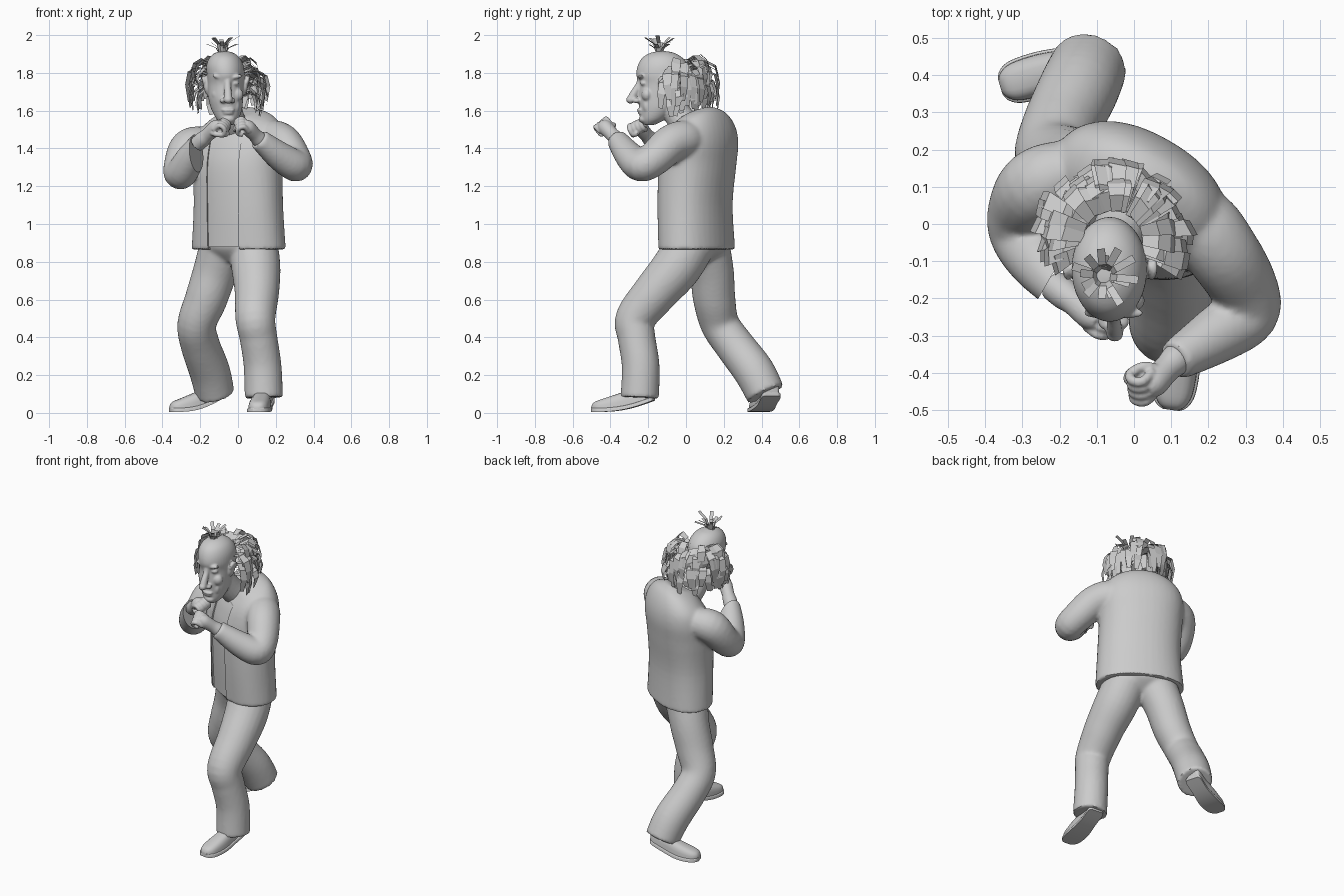
import bpy, bmesh, random
from math import sin, cos, pi, radians, copysign
from mathutils import Vector as V, Matrix

if "Cube" in bpy.data.objects:
    bpy.data.objects.remove(bpy.data.objects["Cube"])

random.seed(4)
TWIST = radians(-30)          # torso is turned relative to the head


def spline(pts, n=5):
    """Catmull-Rom through tuples of any length."""
    p = [pts[0]] + list(pts) + [pts[-1]]
    out = []
    for i in range(1, len(p) - 2):
        for k in range(n):
            t = k / n
            out.append([0.5 * (2 * b + (c - a) * t + (2 * a - 5 * b + 4 * c - d) * t * t
                               + (3 * b - a - 3 * c + d) * t ** 3)
                        for a, b, c, d in zip(p[i - 1], p[i], p[i + 1], p[i + 2])])
    return out + [list(pts[-1])]


def skin(bm, rings):
    """Bridge rings into a closed tube."""
    vs = [[bm.verts.new(c) for c in r] for r in rings]
    n = len(vs[0])
    for a, b in zip(vs, vs[1:]):
        for i in range(n):
            j = (i + 1) % n
            bm.faces.new((a[i], a[j], b[j], b[i]))
    bm.faces.new(vs[0])
    bm.faces.new(vs[-1])


def loft(bm, sections, angle=0, power=2, scale=1, seg=40):
    """Stack of level ovals: z, cx, cy, half width, half depth, tilt."""
    rings = []
    rot = Matrix.Rotation(angle, 3, 'Z')
    for z, cx, cy, w, d, tilt in spline(sections):
        ring = []
        for k in range(seg):
            c, s = cos(2 * pi * k / seg), sin(2 * pi * k / seg)
            x = copysign(abs(c) ** (2 / power), c) * w * scale
            y = copysign(abs(s) ** (2 / power), s) * d * scale
            ring.append(rot @ V((x, y, 0)) + V((cx, cy, z + tilt * y)))
        rings.append(ring)
    skin(bm, rings)


def tube(bm, path, seg=20, n=5):
    """Round tube through x, y, z, radius points."""
    pts = spline(path, n)
    pos = [V(p[:3]) for p in pts]
    side, rings = None, []
    for i, p in enumerate(pos):
        t = (pos[min(i + 1, len(pos) - 1)] - pos[max(i - 1, 0)]).normalized()
        side = t.orthogonal() if side is None else side - t * side.dot(t)
        side.normalize()
        up = t.cross(side)
        rings.append([p + (side * cos(2 * pi * k / seg) + up * sin(2 * pi * k / seg)) * pts[i][3]
                      for k in range(seg)])
    skin(bm, rings)


def ball(bm, loc, size, tilt=0):
    m = Matrix.Translation(loc) @ Matrix.Rotation(tilt, 4, 'Y') @ Matrix.Diagonal((*size, 1))
    bmesh.ops.create_uvsphere(bm, u_segments=20, v_segments=12, radius=1, matrix=m)


def finish(bm, name, voxel=0, relax=0, closed=True, angle=40):
    if closed:
        bmesh.ops.recalc_face_normals(bm, faces=bm.faces)
    me = bpy.data.meshes.new(name)
    bm.to_mesh(me)
    bm.free()
    ob = bpy.data.objects.new(name, me)
    bpy.context.collection.objects.link(ob)
    bpy.ops.object.select_all(action='DESELECT')
    bpy.context.view_layer.objects.active = ob
    ob.select_set(True)
    if voxel:
        m = ob.modifiers.new('fuse', 'REMESH')
        m.mode, m.voxel_size = 'VOXEL', voxel
        bpy.ops.object.modifier_apply(modifier='fuse')
    if relax:
        m = ob.modifiers.new('relax', 'SMOOTH')
        m.factor, m.iterations = 0.5, relax
        bpy.ops.object.modifier_apply(modifier='relax')
    if angle:
        bpy.ops.object.shade_smooth_by_angle(angle=radians(angle))
    return ob


# Jacket with sleeves, fused, then cut open down the front
TORSO = [(.865, .004, .057, .266, .168, 0), (1.1, .002, .048, .25, .17, 0), (1.3, 0, .06, .25, .179, 0),
         (1.42, .01, .075, .255, .172, .05), (1.5, .015, .08, .235, .15, .15),
         (1.56, .015, .075, .175, .115, .3), (1.59, .0, .06, .09, .08, .4)]
bm = bmesh.new()
loft(bm, TORSO, TWIST, 2.2)
tube(bm, [(.13, .03, 1.45, .07), (.18, .0, 1.45, .1), (.24, -.08, 1.425, .1), (.295, -.17, 1.345, .092),
          (.303, -.24, 1.31, .086), (.22, -.3, 1.36, .077), (.11, -.368, 1.45, .055)])
tube(bm, [(-.12, .13, 1.42, .06), (-.18, .135, 1.425, .09), (-.26, .1, 1.4, .103), (-.305, .03, 1.3, .09),
          (-.3, -.035, 1.27, .085), (-.25, -.11, 1.35, .078), (-.185, -.19, 1.45, .055)])
jacket = finish(bm, 'jacket', .011, 5)
bm = bmesh.new()
bmesh.ops.create_cube(bm, size=1, matrix=Matrix.Translation((0, .055, 1.22))
                      @ Matrix.Rotation(TWIST, 4, 'Z') @ Matrix.Translation((0, -.27, 0))
                      @ Matrix.Diagonal((.19, .32, .9, 1)))
cutter = finish(bm, 'opening_cutter', angle=0)
cutter.hide_render = True
bpy.context.view_layer.objects.active = jacket
cut = jacket.modifiers.new('opening', 'BOOLEAN')
cut.operation, cut.object, cut.solver = 'DIFFERENCE', cutter, 'EXACT'
bpy.ops.object.modifier_apply(modifier='opening')
bpy.data.objects.remove(cutter)

# Shirt showing in the opening
bm = bmesh.new()
loft(bm, [(s[0] + .012, *s[1:]) if s[0] < 1 else s for s in TORSO[:-1]], TWIST, 2.2, .955)
finish(bm, 'shirt')

# Trousers: pelvis and both legs fused
bm = bmesh.new()
loft(bm, [(.95, 0, .05, .22, .15, 0), (.87, 0, .06, .21, .15, 0), (.8, 0, .05, .1, .08, 0)], TWIST)
tube(bm, [(.08, .03, .9, .13), (.095, -.05, .77, .13), (.10, -.16, .64, .118), (.092, -.268, .5, .106),
          (.108, -.262, .4, .1), (.13, -.24, .25, .1), (.137, -.245, .08, .102)], 24)
tube(bm, [(-.07, .1, .9, .13), (-.12, .135, .75, .118), (-.17, .15, .6, .112), (-.218, .18, .47, .103),
          (-.2, .255, .36, .104), (-.15, .36, .22, .108), (-.122, .422, .1, .104)], 24)
finish(bm, 'trousers', .011, 5)


# Shoes: rounded upper over a thin sole, heel lifted
def shoe(name, heel, toe, lift):
    a, b = V((*heel, lift)), V((*toe, .005))
    axis = b - a
    side = axis.cross(V((0, 0, 1))).normalized()
    prof = [(0, .028, .07), (.05, .045, .09), (.3, .045, .1), (.6, .055, .088), (.85, .052, .066),
            (.96, .036, .05), (1, .015, .03)]
    for part, grow, low in (('upper', 0, .015), ('sole', .007, 0)):
        bm = bmesh.new()
        rings = []
        for t, w, h in spline(prof, 4):
            c = a + axis * t - V((0, 0, lift * .3 * sin(pi * t)))
            c.z = max(c.z, 0)
            top = .022 if part == 'sole' else h
            p = .25 if part == 'sole' else .7
            rings.append([c + side * (w + grow) * copysign(abs(cos(u)) ** p, cos(u))
                          + V((0, 0, low + (top - low) * max(sin(u), 0) ** p))
                          for u in [2 * pi * k / 24 for k in range(24)]])
        skin(bm, rings)
        finish(bm, name + '_' + part, angle=50)


shoe('front_shoe', (.145, -.17), (.1, -.5), .065)
shoe('rear_shoe', (-.07, .455), (-.36, .37), .09)


# Fists: wrist, palm, four curled fingers and a thumb
def fist(name, cuff, knuckles, curl):
    w, k = V(cuff), V(knuckles)
    f = (k - w).normalized()
    c = V(curl)
    c = (c - f * c.dot(f)).normalized()
    s = f.cross(c)
    bm = bmesh.new()
    tube(bm, [(*(w - f * .05), .042), (*w, .042), (*(w + f * .04), .037), (*(k - f * .03), .04),
              (*(k + f * .005), .024)])
    for i in range(4):
        o = k + s * (i - 1.5) * .023
        path = [o - f * .035, o + f * .01, o + f * .018 + c * .03, o - f * .005 + c * .05, o - f * .03 + c * .035]
        tube(bm, [(*p, .0135) for p in path], 10, 3)
    for sg in (-1, 1):
        base = k - f * .04 + s * sg * .02
        tube(bm, [(*base, .02), (*(base + f * .025), .017), (*(base + f * .04), .012)], 10, 3)
    path = [k - f * .06 - s * .025, k - f * .035 - s * .045 + c * .025, k - f * .01 - s * .025 + c * .058,
            k - f * .005 + c * .062]
    tube(bm, [(*p, .014) for p in path], 10, 3)
    finish(bm, name, .005, 2)


fist('front_fist', (.11, -.368, 1.45), (.033, -.445, 1.53), (-.5, .4, -.6))
fist('rear_fist', (-.185, -.19, 1.45), (-.095, -.262, 1.53), (.5, .1, -.6))

# Head and neck, fused with the facial features
HX = -.065
bm = bmesh.new()
loft(bm, [(1.525, HX + .01, -.195, .03, .03, 0), (1.555, HX + .01, -.175, .058, .065, 0),
          (1.61, HX + .005, -.15, .082, .097, 0), (1.67, HX, -.14, .092, .114, 0),
          (1.74, HX, -.12, .097, .13, 0), (1.79, HX, -.122, .1, .141, 0), (1.84, HX - .004, -.122, .098, .133, 0),
          (1.88, HX - .006, -.125, .08, .106, 0), (1.905, HX - .008, -.125, .05, .065, 0),
          (1.915, HX - .008, -.125, .015, .02, 0)])
tube(bm, [(-.01, .04, 1.48, .08), (-.04, -.03, 1.56, .075), (-.06, -.09, 1.66, .07)])
FX = HX + .01
tube(bm, [(FX, -.237, 1.78, .018), (FX, -.25, 1.735, .018), (FX + .002, -.276, 1.69, .021),
          (FX + .003, -.289, 1.658, .024)], 14)
ball(bm, (FX + .003, -.294, 1.658), (.024, .023, .021))
ball(bm, (FX + .003, -.243, 1.603), (.036, .017, .009))
ball(bm, (FX + .003, -.238, 1.587), (.03, .017, .009))
ball(bm, (FX + .003, -.225, 1.555), (.036, .025, .022))
for sg in (-1, 1):
    ball(bm, (FX + sg * .024, -.262, 1.653), (.018, .022, .014))                   # nostril
    ball(bm, (FX + sg * .04, -.239, 1.778), (.042, .015, .012), -sg * .2)          # brow
    ball(bm, (FX + sg * .038, -.222, 1.745), (.024, .021, .013))                   # eye
    ball(bm, (FX + sg * .048, -.206, 1.685), (.036, .03, .036))                    # cheek
    ball(bm, (FX + sg * .036, -.208, 1.625), (.03, .022, .04))                     # jowl
    ball(bm, (HX + sg * .105, -.12, 1.735), (.014, .028, .052), sg * .15)          # ear
    ball(bm, (HX + sg * .113, -.118, 1.755), (.012, .034, .032), sg * .3)          # ear rim
finish(bm, 'head', .0055, 5)


# Hair made of flat bent strips
def strip(bm, pts, side, widths):
    prev = None
    for p, w in zip(pts, widths):
        cur = [bm.verts.new(p - side * w), bm.verts.new(p + side * w)]
        if prev:
            bm.faces.new((prev[0], prev[1], cur[1], cur[0]))
        prev = cur


bm = bmesh.new()
C = V((-.057, -.045, 0))
for z0, r0, r1, drop, n in ((1.845, .08, .185, .11, 18), (1.81, .085, .215, .15, 20),
                            (1.75, .085, .21, .12, 20), (1.7, .08, .18, .1, 18)):
    for i in range(n):
        a = radians(-105 + 210 * i / (n - 1) + random.uniform(-6, 6))
        d, s = V((sin(a), cos(a), 0)), V((cos(a), -sin(a), 0))
        z = z0 + random.uniform(-.025, .025) + .025 * (cos(a) - .6)
        r = r1 * random.uniform(.88, 1.05)
        fall = drop * random.uniform(.75, 1.2)
        prof = [(r0, 0), (r0 + (r - r0) * .5, .022), (r * .93, -.005), (r, -fall * .45), (r * .95, -fall)]
        lean = d.cross(V((0, 0, 1))) * random.uniform(-.03, .03)
        strip(bm, [C + d * q + lean * (k / 4) + V((0, 0, z + h)) for k, (q, h) in enumerate(prof)],
              (s + d * random.uniform(-.3, .3) + V((0, 0, random.uniform(-.3, .3)))).normalized(),
              (.014, .02, .025, .022, .012))
finish(bm, 'hair_fringe', closed=False, angle=0)

bm = bmesh.new()
for i in range(14):
    a = 2 * pi * i / 14 + random.uniform(-.2, .2)
    d, s = V((cos(a), sin(a), 0)), V((-sin(a), cos(a), 0))
    out, up = random.uniform(.04, .085), random.uniform(.055, .105)
    base = V((-.083, -.14, 1.895)) + d * .012
    strip(bm, [base, base + d * out * .3 + V((0, 0, up * .65)), base + d * out + V((0, 0, up))],
          s, (.008, .01, .011))
finish(bm, 'hair_tuft', closed=False, angle=0)
